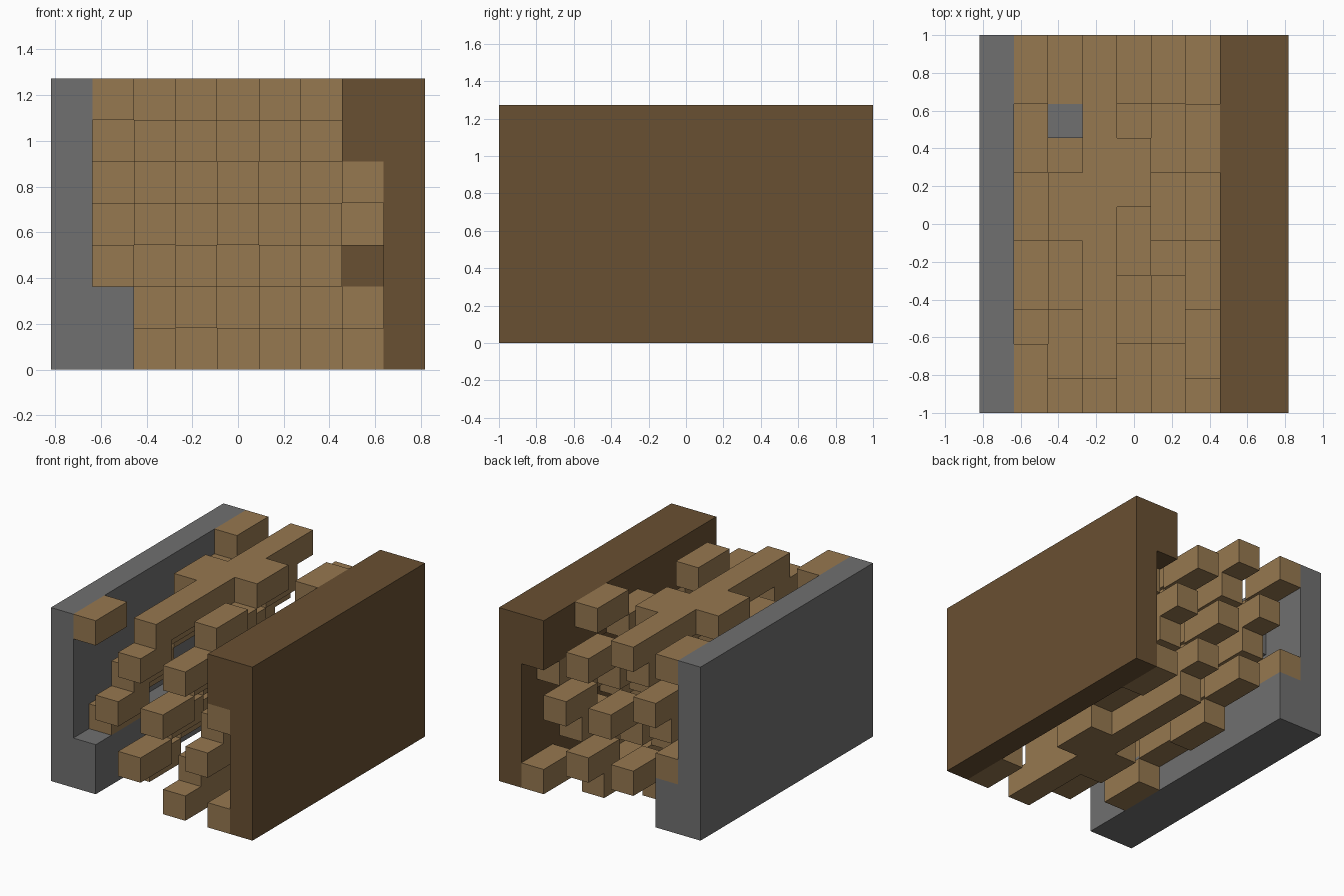
import bpy
import bmesh
from mathutils import Vector

cube = bpy.data.objects.get("Cube")
if cube:
    bpy.data.objects.remove(cube, do_unlink=True)

NX, NY, NZ = 9, 11, 7
U = 2 / NY  # edge of one cell


def make_material(name, rgb):
    mat = bpy.data.materials.new(name)
    mat.use_nodes = True
    mat.diffuse_color = (*rgb, 1)
    mat.node_tree.nodes["Principled BSDF"].inputs["Base Color"].default_value = (*rgb, 1)
    return mat


def block(xs, ys, zs):
    """Set of grid cells in an inclusive range."""
    return {(i, j, k)
            for i in range(xs[0], xs[1] + 1)
            for j in range(ys[0], ys[1] + 1)
            for k in range(zs[0], zs[1] + 1)}


def opposite(cells):
    """Cells mirrored through the centre of the grid."""
    return {(NX - 1 - i, NY - 1 - j, NZ - 1 - k) for i, j, k in cells}


def build(name, cells, mat):
    """One mesh with the outer skin of a set of cells."""
    bm = bmesh.new()
    for cell in cells:
        centre = Vector(((cell[0] + 0.5 - NX / 2) * U,
                         (cell[1] + 0.5 - NY / 2) * U,
                         (cell[2] + 0.5) * U))
        for axis in range(3):
            for sign in (-1, 1):
                near = list(cell)
                near[axis] += sign
                if tuple(near) in cells:
                    continue
                n, a, b = Vector(), Vector(), Vector()
                n[axis] = sign * U / 2
                a[(axis + 1) % 3] = U / 2
                b[(axis + 2) % 3] = sign * U / 2
                bm.faces.new([bm.verts.new(centre + n + s * a + t * b)
                              for s, t in ((-1, -1), (1, -1), (1, 1), (-1, 1))])
    bmesh.ops.remove_doubles(bm, verts=bm.verts, dist=U / 100)
    bmesh.ops.dissolve_limit(bm, angle_limit=0.01, verts=bm.verts, edges=bm.edges)
    mesh = bpy.data.meshes.new(name)
    bm.to_mesh(mesh)
    bm.free()
    mesh.materials.append(mat)
    obj = bpy.data.objects.new(name, mesh)
    bpy.context.collection.objects.link(obj)
    return obj


wood = make_material("light wood", (0.305, 0.188, 0.080))
brown = make_material("dark wood", (0.141, 0.080, 0.032))
grey = make_material("grey", (0.162, 0.162, 0.162))

# Left and right walls, each with a ledge and a small inner peg
wall = block((0, 0), (0, 10), (0, 6)) | block((1, 1), (0, 10), (0, 1))
peg = block((1, 2), (8, 8), (4, 4))
grey_wall = wall | peg
brown_wall = opposite(grey_wall)

# Rising staircases of two-cell steps, repeating every nine cells
stairs = {(i, j, k) for i, j, k in block((1, 7), (0, 10), (0, 6))
          if (j - 2 * k - 5 * i - 1) % 9 < 2}

# Long top bar and the lengthened stair ends, repeated on the opposite side
extras = block((3, 3), (1, 10), (6, 6))
for i, k in ((2, 3), (3, 5), (6, 2), (7, 4)):
    extras |= block((i, i), (0, 1), (k, k))
lattice = (stairs | extras | opposite(extras)) - grey_wall - brown_wall

build("grey_wall", grey_wall, grey)
build("brown_wall", brown_wall, brown)
build("stair_lattice", lattice, wood)
